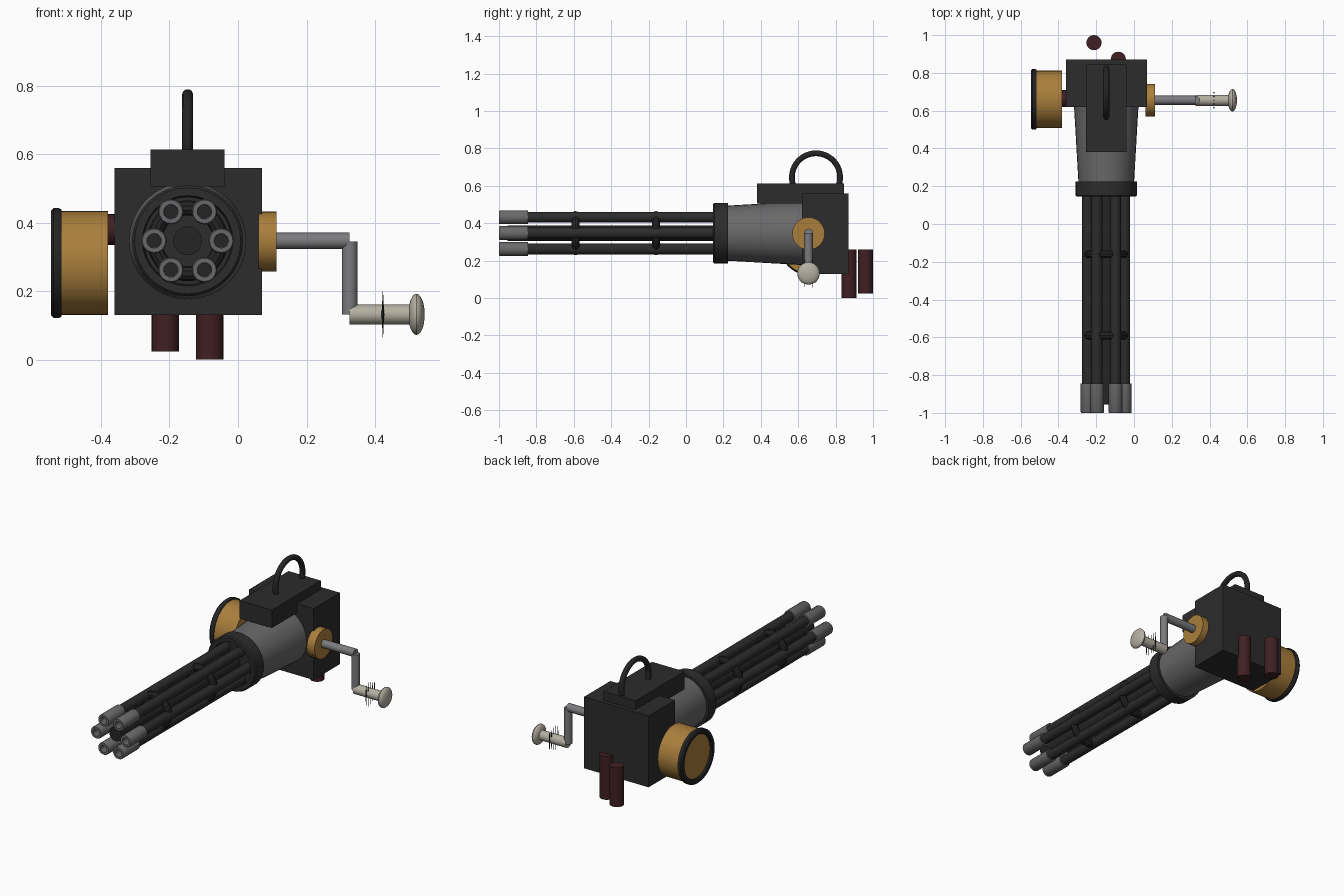
import bpy, bmesh, math
from mathutils import Vector

cube = bpy.data.objects.get("Cube")
if cube:
    bpy.data.objects.remove(cube, do_unlink=True)


def material(name, rgb):
    m = bpy.data.materials.new(name)
    m.use_nodes = True
    m.diffuse_color = (*rgb, 1)
    m.node_tree.nodes["Principled BSDF"].inputs["Base Color"].default_value = (*rgb, 1)
    return m


DARK = material("dark iron", (0.025, 0.025, 0.025))
BLACK = material("black iron", (0.018, 0.018, 0.019))
STEEL = material("grey steel", (0.14, 0.14, 0.145))
BRIGHT = material("light steel", (0.2, 0.2, 0.21))
BRASS = material("brass", (0.4, 0.21, 0.045))
WOOD = material("dark red wood", (0.05, 0.014, 0.016))
IVORY = material("ivory", (0.46, 0.43, 0.36))

AXES = {"x": Vector((1, 0, 0)), "y": Vector((0, 1, 0)), "z": Vector((0, 0, 1))}
CX, CZ = -0.147, 0.347      # barrel axis
DY = 0.655                  # crank and drum position along the body


def finish(name, bm, mat, smooth=True):
    bmesh.ops.recalc_face_normals(bm, faces=bm.faces)
    mesh = bpy.data.meshes.new(name)
    bm.to_mesh(mesh)
    bm.free()
    mesh.materials.append(mat)
    ob = bpy.data.objects.new(name, mesh)
    bpy.context.collection.objects.link(ob)
    if smooth:
        bpy.ops.object.select_all(action="DESELECT")
        ob.select_set(True)
        bpy.context.view_layer.objects.active = ob
        bpy.ops.object.shade_smooth_by_angle(angle=math.radians(35))
    return ob


def box(name, low, high, mat):
    bm = bmesh.new()
    bmesh.ops.create_cube(bm, size=1)
    for v in bm.verts:
        v.co = [l + (c + 0.5) * (h - l) for l, h, c in zip(low, high, v.co)]
    return finish(name, bm, mat, False)


def lathe(name, centre, axis, profile, mat, sides=32, closed=False):
    """Spin (distance along axis, radius) points around an axis through centre."""
    w = AXES[axis]
    u = AXES["z" if axis != "z" else "x"]
    v = w.cross(u)
    bm = bmesh.new()
    rings = []
    for d, r in profile:
        base = Vector(centre) + w * d
        if r == 0:
            rings.append([bm.verts.new(base)] * sides)
        else:
            turns = [math.tau * i / sides for i in range(sides)]
            rings.append([bm.verts.new(base + (u * math.cos(t) + v * math.sin(t)) * r) for t in turns])
    pairs = list(zip(rings, rings[1:]))
    if closed:
        pairs.append((rings[-1], rings[0]))
    for a, b in pairs:
        for i in range(sides):
            j = (i + 1) % sides
            bm.faces.new(list(dict.fromkeys((a[i], a[j], b[j], b[i]))))
    return finish(name, bm, mat)


def rod(name, centre, axis, start, end, radius, mat, sides=24):
    return lathe(name, centre, axis, [(start, 0), (start, radius), (end, radius), (end, 0)], mat, sides)


def ring(name, centre, axis, major, minor, mat):
    circle = [math.tau * i / 10 for i in range(10)]
    return lathe(name, centre, axis, [(minor * math.sin(t), major + minor * math.cos(t)) for t in circle],
                 mat, 36, True)


# Body and top cover
box("body_box", (-0.36, 0.62, 0.13), (0.07, 0.87, 0.56), DARK)
box("top_cover", (-0.255, 0.38, 0.505), (-0.04, 0.845, 0.613), DARK)

# Carrying handle: a bent tube
curve = bpy.data.curves.new("carry_handle", "CURVE")
curve.dimensions = "3D"
curve.bevel_depth = 0.016
curve.bevel_resolution = 3
path = curve.splines.new("POLY")
angles = [math.radians(-20 + 220 * i / 28) for i in range(29)]
path.points.add(len(angles) - 1)
for p, t in zip(path.points, angles):
    p.co = (CX, 0.695 + 0.129 * math.cos(t), 0.645 + 0.129 * math.sin(t), 1)
path.use_smooth = True
curve.materials.append(BLACK)
bpy.context.collection.objects.link(bpy.data.objects.new("carry_handle", curve))

# Barrel housing and its front collar
axis_point = (CX, 0, CZ)
lathe("housing_cone", axis_point, "y", [(0.2, 0), (0.2, 0.146), (0.63, 0.171), (0.63, 0)], STEEL)
lathe("front_collar", axis_point, "y",
      [(0.17, 0), (0.17, 0.128), (0.145, 0.132), (0.145, 0.155), (0.152, 0.162), (0.225, 0.162), (0.225, 0)], DARK)

# Six barrels with hollow muzzles around a central shaft
rod("central_shaft", axis_point, "y", -0.955, 0.18, 0.042, BLACK)
for i in range(6):
    t = math.tau * i / 6
    c = (CX + 0.098 * math.cos(t), 0, CZ + 0.098 * math.sin(t))
    rod(f"barrel_{i + 1}", c, "y", -0.86, 0.18, 0.029, DARK, 20)
    lathe(f"muzzle_{i + 1}", c, "y",
          [(-0.845, 0), (-0.845, 0.037), (-0.995, 0.037), (-1.0, 0.034), (-1.0, 0.021), (-0.93, 0.02)], STEEL, 20)
    rod(f"bore_{i + 1}", c, "y", -0.93, -0.92, 0.022, BLACK, 20)
for n, y in enumerate((-0.59, -0.16)):
    ring(f"barrel_band_{n + 1}", (CX, y, CZ), "y", 0.096, 0.022, BLACK)

# Ammunition drum with recessed face and dark rim
drum = (0, 0.66, 0.282)
lathe("drum", drum, "x", [(-0.38, 0), (-0.38, 0.152), (-0.53, 0.152), (-0.53, 0)], BRASS, 40)
lathe("drum_rim", drum, "x",
      [(-0.515, 0.13), (-0.515, 0.156), (-0.522, 0.16), (-0.538, 0.16), (-0.546, 0.153), (-0.546, 0.135),
       (-0.54, 0.13)], BLACK, 40, True)
rod("drum_feed", (0, 0.665, 0.38), "x", -0.4, -0.35, 0.045, WOOD)

# Crank
rod("crank_boss", (0, DY, 0.345), "x", 0.06, 0.112, 0.087, BRASS, 32)
rod("crank_shaft", (0, DY, 0.347), "x", 0.1, 0.325, 0.024, BRIGHT)
rod("crank_arm", (0.326, DY, 0), "z", 0.132, 0.345, 0.023, BRIGHT)
rod("crank_grip", (0, DY, 0.132), "x", 0.326, 0.51, 0.029, IVORY)
knob = [math.pi * i / 12 for i in range(13)]
lathe("crank_knob", (0.521, DY, 0.132), "x",
      [(-0.024 * math.cos(t), 0.06 * math.sin(t) if 0 < i < 12 else 0) for i, t in enumerate(knob)], IVORY)
for i in range(5):
    lathe(f"grip_needle_{i + 1}", (0.423, DY + 0.02 * (i - 2), 0.132), "z",
          [(-0.076, 0), (0, 0.004), (0.076, 0)], BLACK, 6)

# Rear hand grips
rod("rear_grip_right", (-0.212, 0.96, 0), "z", 0.024, 0.26, 0.04, WOOD)
rod("rear_grip_left", (-0.083, 0.872, 0), "z", 0, 0.26, 0.04, WOOD)
